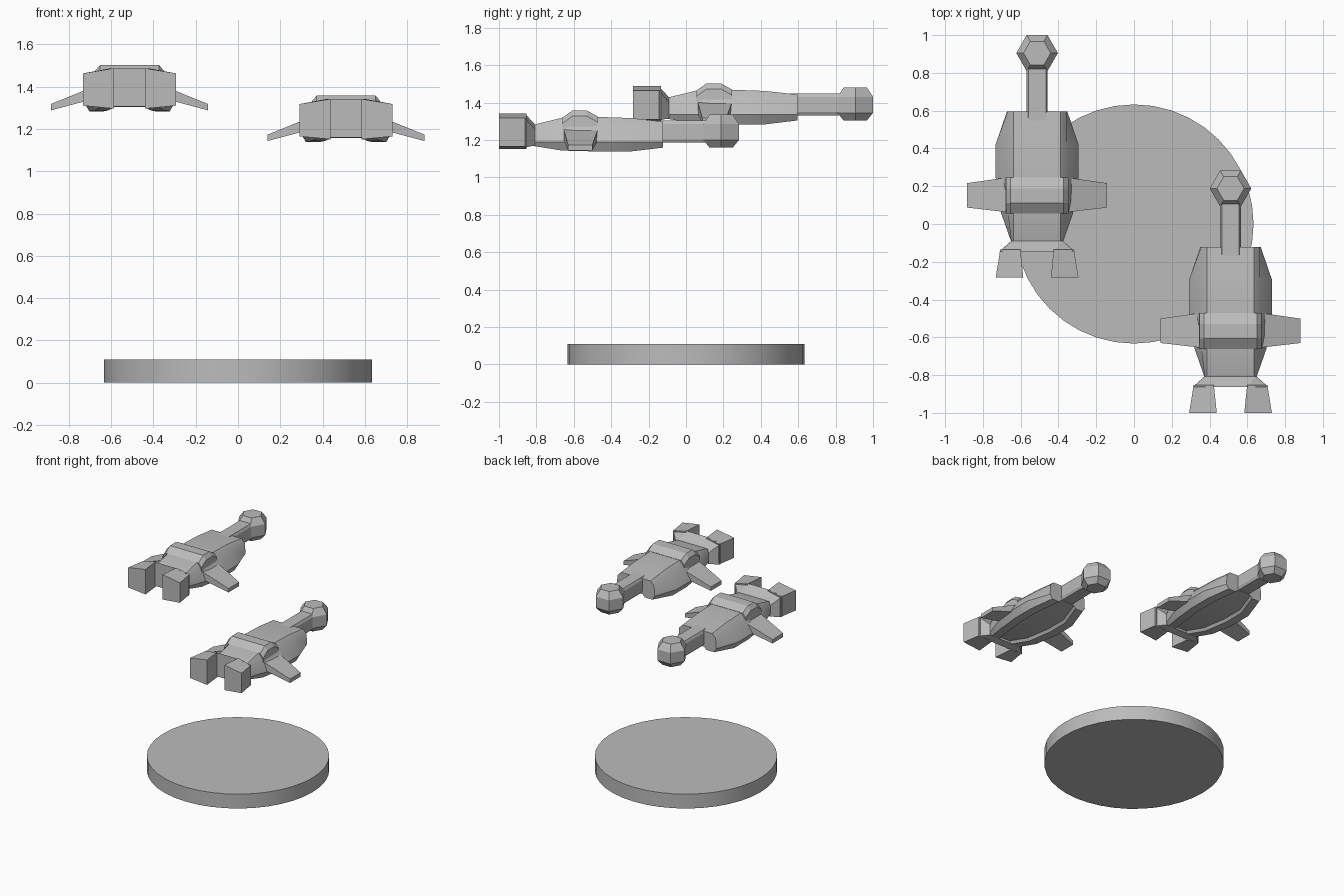
import bpy
import bmesh
from math import cos, sin, pi, radians

cube = bpy.data.objects.get("Cube")
if cube:
    bpy.data.objects.remove(cube, do_unlink=True)

grey = bpy.data.materials.new("plain grey")
grey.use_nodes = True
grey.diffuse_color = (0.5, 0.5, 0.5, 1)
grey.node_tree.nodes["Principled BSDF"].inputs["Base Color"].default_value = (0.5, 0.5, 0.5, 1)

# Positions of the two flyers
SPOTS = {"rear": (-0.513, 0, 0), "front": (0.511, -0.717, -0.145)}


def loft(name, rings):
    """Skin a row of closed rings that share a point count, and cap both ends."""
    bm = bmesh.new()
    rows = [[bm.verts.new(p) for p in ring] for ring in rings]
    n = len(rows[0])
    for a, b in zip(rows, rows[1:]):
        for i in range(n):
            j = (i + 1) % n
            bm.faces.new((a[i], a[j], b[j], b[i]))
    bm.faces.new(rows[0])
    bm.faces.new(rows[-1])
    bmesh.ops.recalc_face_normals(bm, faces=bm.faces)
    mesh = bpy.data.meshes.new(name)
    bm.to_mesh(mesh)
    bm.free()
    mesh.materials.append(grey)
    return mesh


def place(mesh, name, location=(0, 0, 0), smooth=False):
    obj = bpy.data.objects.new(name, mesh)
    obj.location = location
    bpy.context.collection.objects.link(obj)
    if smooth:
        bpy.ops.object.select_all(action="DESELECT")
        obj.select_set(True)
        bpy.context.view_layer.objects.active = obj
        bpy.ops.object.shade_smooth_by_angle(angle=radians(30))
    return obj


def symmetric(half, y):
    """Close a right-half outline of (x, z) points into a mirrored ring at y."""
    return [(x, y, z) for x, z in half] + [(-x, y, z) for x, z in reversed(half)]


def polygon(radius, z, y, sides=6):
    return [(radius * cos(2 * pi * i / sides), y + radius * sin(2 * pi * i / sides), z)
            for i in range(sides)]


def mirrored(rings, side):
    return [[(side * x, y, z) for x, y, z in ring] for ring in rings]


# Hull: rounded shoulders, flared flanks and a shallow groove under the belly
def hull_ring(y, top, flank, base, bottom):
    half = [(0.125, top), (min(0.155, flank), top - 0.03), (flank, 1.335), (base, bottom),
            (base - 0.065, bottom), (base - 0.08, bottom + 0.02)]
    return symmetric(half, y)


hull = loft("hull", [
    hull_ring(-0.095, 1.427, 0.137, 0.12, 1.312),
    hull_ring(0.056, 1.464, 0.19, 0.165, 1.288),
    hull_ring(0.25, 1.468, 0.22, 0.19, 1.283),
    hull_ring(0.42, 1.462, 0.22, 0.19, 1.283),
    hull_ring(0.595, 1.443, 0.16, 0.14, 1.304)])

# Raised band across the back, over the wing roots
band = loft("back_band", [
    symmetric([(0.14, top), (0.165, top - 0.03), (0.17, 1.36)], y)
    for y, top in ((0.056, 1.464), (0.11, 1.502), (0.187, 1.502), (0.245, 1.47))])

# Flared collar at the front
collar = loft("front_collar", [
    symmetric([(0.13, 1.427), (0.137, 1.40), (0.137, 1.315)], -0.09),
    symmetric([(0.09, 1.487), (0.2, 1.463), (0.2, 1.305)], -0.145)])

# Faceted head at the end of the neck
head = loft("tail_head", [polygon(r, z, 0.905) for r, z in
                          ((0.072, 1.304), (0.11, 1.345), (0.11, 1.43), (0.072, 1.48))])

# Neck with chamfered edges
neck_half = [(0.046, 1.448), (0.056, 1.43), (0.056, 1.348), (0.046, 1.33)]
neck = loft("tail_neck", [symmetric(neck_half, y) for y in (0.54, 0.83)])

parts = {"hull": hull, "back_band": band, "front_collar": collar,
         "tail_head": head, "tail_neck": neck}

for label, side in (("left", 1), ("right", -1)):
    # Forward prongs
    prong = [[(inner, y, 1.487), (outer, y, 1.463), (outer, y, 1.31), (inner, y, 1.296)]
             for y, inner, outer in ((-0.135, 0.088, 0.195), (-0.283, 0.073, 0.219))]
    parts[label + "_prong"] = loft(label + "_prong", mirrored(prong, side))
    # Drooping, tapered wings
    wing = [[(x, back, top), (x, front, top), (x, front, low), (x, back, low)]
            for x, front, back, top, low in ((0.12, 0.058, 0.252, 1.42, 1.355),
                                             (0.371, 0.087, 0.216, 1.318, 1.288))]
    parts[label + "_wing"] = loft(label + "_wing", mirrored(wing, side))

for spot, location in SPOTS.items():
    for name, mesh in parts.items():
        place(mesh, f"{spot}_flyer_{name}", location, smooth=name == "hull")

# Round base disc
disc = loft("base_disc", [polygon(0.633, z, 0, 40) for z in (0, 0.11)])
place(disc, "base_disc", smooth=True)
